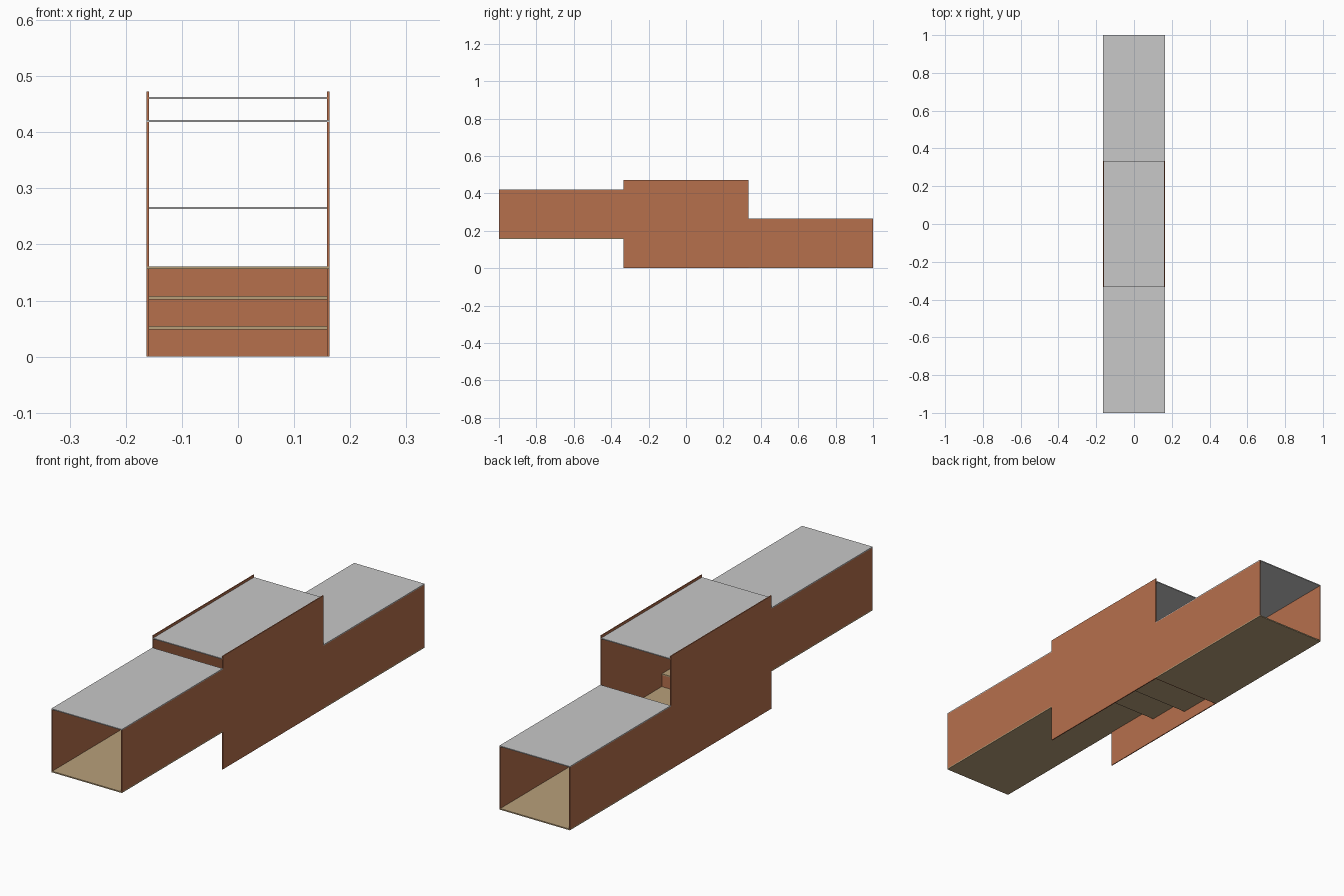
import bpy

if "Cube" in bpy.data.objects:
    bpy.data.objects.remove(bpy.data.objects["Cube"])

def mat(name, rgb):
    m = bpy.data.materials.new(name)
    m.diffuse_color = (*rgb, 1)
    m.use_nodes = True
    m.node_tree.nodes["Principled BSDF"].inputs["Base Color"].default_value = m.diffuse_color
    return m

WALL = mat("terracotta wall", (0.47, 0.16, 0.073))
CEIL = mat("grey ceiling", (0.58, 0.58, 0.58))
FLOOR = mat("tan floor", (0.48, 0.35, 0.195))

T = 0.004          # panel thickness
W = 0.163          # half width
Y = 1 / 3          # half length of the middle section

def panel(name, x, y, z, m):
    """Thin box given by (min, max) ranges on each axis."""
    bpy.ops.mesh.primitive_cube_add(size=1, location=[sum(r) / 2 for r in (x, y, z)])
    o = bpy.context.object
    o.name = name
    o.scale = [r[1] - r[0] for r in (x, y, z)]
    bpy.ops.object.transform_apply(location=False, rotation=False, scale=True)
    o.data.materials.append(m)
    return o

def side_walls(name, y, z):
    for side, s in (("left", -1), ("right", 1)):
        x = sorted((s * W, s * (W - T)))
        panel(f"{name}_{side}_wall", x, y, z, WALL)

# Straight corridors: upper one in front, lower one behind
for name, y, z0, z1 in (("front", (-1, -Y), 0.156, 0.422),
                        ("back", (Y, 1), 0.0, 0.267)):
    panel(f"{name}_floor", (-W, W), y, (z0, z0 + 0.005), FLOOR)
    panel(f"{name}_ceiling", (-W, W), y, (z1 - T, z1), CEIL)
    side_walls(name, y, (z0 + 0.005, z1 - T))

# Stairwell: tall walls that rise past the ceiling
side_walls("stair", (-Y, Y), (0, 0.473))
panel("stair_ceiling", (-W + T, W - T), (-Y, Y), (0.459, 0.463), CEIL)

# Three steps going down towards the back
edges = [Y, 0.133, -0.067, -Y]
for i in range(3):
    top = 0.161 * (i + 1) / 3
    x = (-W + T, W - T)
    panel(f"tread_{i + 1}", x, (edges[i + 1], edges[i]), (top - 0.005, top), FLOOR)
    panel(f"riser_{i + 1}", x, (edges[i] - T, edges[i]),
          (0.161 * i / 3, top - 0.005), WALL)
